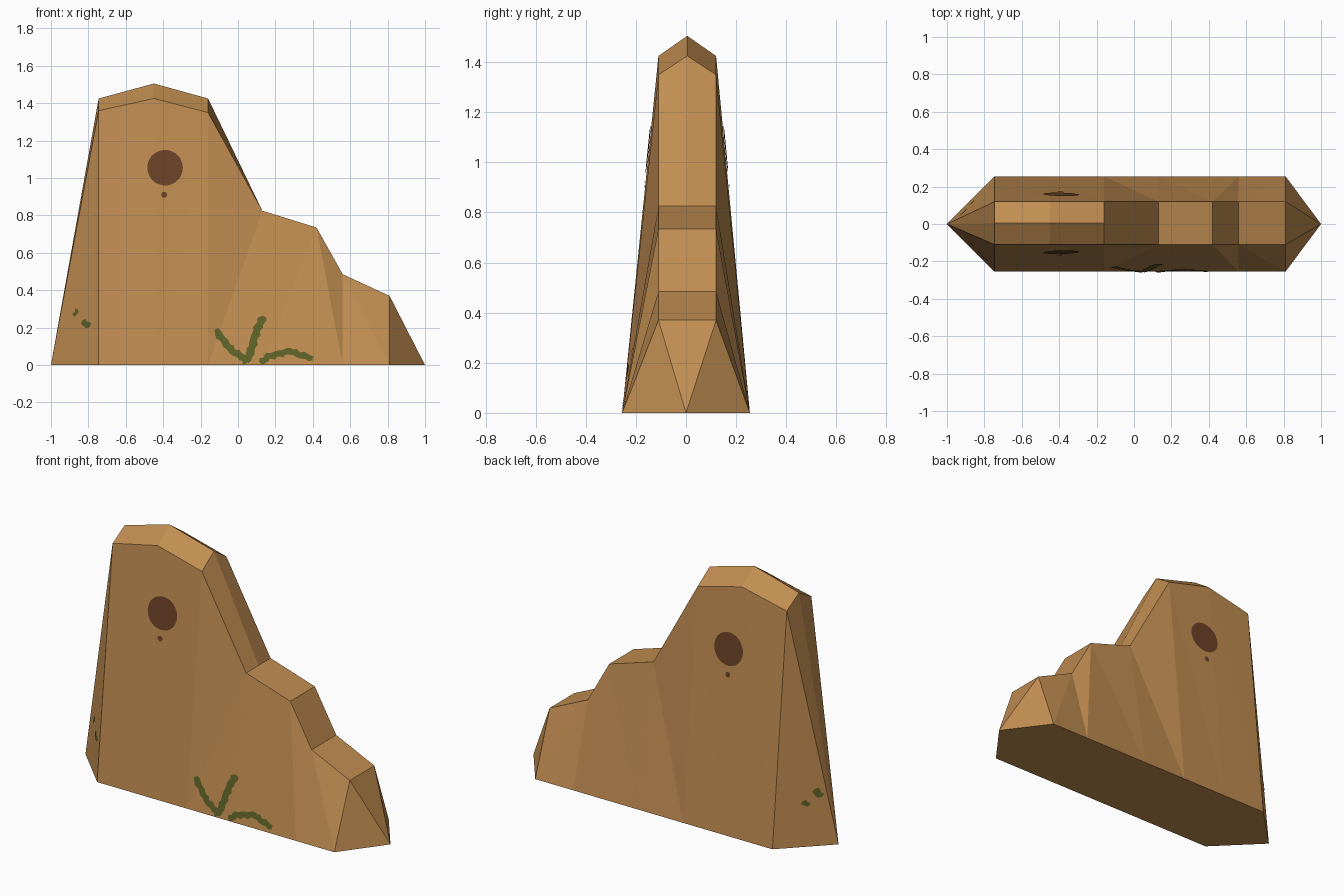
import bpy, bmesh, math
from mathutils import Vector
from mathutils.bvhtree import BVHTree

if "Cube" in bpy.data.objects:
    bpy.data.objects.remove(bpy.data.objects["Cube"])


def material(name, rgb):
    m = bpy.data.materials.new(name)
    m.diffuse_color = (*rgb, 1)
    m.use_nodes = True
    m.node_tree.nodes["Principled BSDF"].inputs["Base Color"].default_value = m.diffuse_color
    return m


SAND = material("sandstone", (0.53, 0.265, 0.082))
DARK = material("dark_brown", (0.15, 0.055, 0.021))
GREEN = material("moss_green", (0.112, 0.122, 0.02))


def finish(bm, name, mat):
    me = bpy.data.meshes.new(name)
    bm.to_mesh(me)
    me.materials.append(mat)
    ob = bpy.data.objects.new(name, me)
    bpy.context.collection.objects.link(ob)
    return ob


# Rock slab: stations along x, each (x, side height, ridge height)
stations = [(-0.745, 1.36, 1.425), (-0.45, 1.425, 1.505), (-0.16, 1.35, 1.425),
            (0.13, 0.825, 0.825), (0.42, 0.735, 0.735), (0.56, 0.485, 0.485),
            (0.81, 0.37, 0.37)]
falling = {4, 5}          # spans whose crease runs down to the right
BASE_Y = 0.255

bm = bmesh.new()
rows = []
for x, side, ridge in stations:
    rows.append([bm.verts.new(p) for p in (
        (x, -BASE_Y, 0), (x, -0.11, side), (x, 0.005, ridge),
        (x, 0.12, side), (x, BASE_Y, 0))])
for i in range(len(rows) - 1):
    a, b = rows[i], rows[i + 1]
    for lo, hi in ((0, 1), (4, 3)):            # front and back walls
        if i in falling:
            bm.faces.new((a[lo], b[lo], a[hi]))
            bm.faces.new((b[lo], b[hi], a[hi]))
        else:
            bm.faces.new((a[lo], b[lo], b[hi]))
            bm.faces.new((a[lo], b[hi], a[hi]))
    for j in (1, 2):                           # stepped top
        bm.faces.new((a[j], b[j], b[j + 1], a[j + 1]))

# Pointed ends
for row, x in ((rows[0], -1), (rows[-1], 1)):
    tip = bm.verts.new((x, 0, 0))
    for j in range(4):
        bm.faces.new((row[j], row[j + 1], tip))
    row.append(tip)
# Underside
bm.faces.new([r[0] for r in rows] + [rows[-1][5]]
             + [r[4] for r in reversed(rows)] + [rows[0][5]])
bmesh.ops.recalc_face_normals(bm, faces=bm.faces[:])
bmesh.ops.triangulate(bm, faces=[f for f in bm.faces if len(f.verts) > 4])
bvh = BVHTree.FromBMesh(bm)
finish(bm, "rock_slab", SAND)
bm.free()


def on_rock(x, z, side):
    """Point just off the front (side -1) or back (side 1) wall."""
    z = max(z, 0.004)
    hit, normal, _, _ = bvh.ray_cast(Vector((x, side * 2, z)), Vector((0, -side, 0)))
    return hit + Vector((0, side * 0.005, 0))


def add_face(bm, verts, side):
    f = bm.faces.new(verts)
    f.normal_update()
    if f.normal.y * side < 0:
        f.normal_flip()


def disc(name, x, z, r, side, mat, n=32):
    bm = bmesh.new()
    add_face(bm, [bm.verts.new(on_rock(x + r * math.cos(t), z + r * math.sin(t), side))
                  for t in (2 * math.pi * k / n for k in range(n))], side)
    finish(bm, name, mat)
    bm.free()


def vine(name, path, width, side):
    """Wavy ribbon laid on the rock along an (x, z) path."""
    pts = []
    for p, q in zip(path, path[1:]):
        p, q = Vector(p), Vector(q)
        pts += [p.lerp(q, k / 4) for k in range(4)]
    pts.append(Vector(path[-1]))
    bm = bmesh.new()
    prev = None
    for k, p in enumerate(pts):
        d = (pts[min(k + 1, len(pts) - 1)] - pts[max(k - 1, 0)]).normalized()
        nrm = Vector((-d.y, d.x))
        c = p + nrm * 0.004 * math.sin(k * 1.9)
        w = width * (0.5 + 0.08 * math.sin(k * 2.3))
        if k in (0, len(pts) - 1):
            w *= 0.6
        pair = [bm.verts.new(on_rock(*(c + nrm * s * w), side)) for s in (1, -1)]
        if prev:
            add_face(bm, (prev[0], prev[1], pair[1], pair[0]), side)
        prev = pair
    finish(bm, name, GREEN)
    bm.free()


# Round holes with a small dot below, on both walls
for side, label in ((-1, "front"), (1, "back")):
    disc(label + "_hole", -0.39, 1.055, 0.095, side, DARK)
    disc(label + "_hole_dot", -0.395, 0.91, 0.016, side, DARK, 12)

# Vines at the foot of the front wall
vine("vine_left", [(0.05, 0.015), (0.02, 0.045), (-0.03, 0.075), (-0.07, 0.12), (-0.12, 0.19)], 0.038, -1)
vine("vine_middle", [(0.045, 0.015), (0.07, 0.08), (0.09, 0.15), (0.11, 0.21), (0.14, 0.26)], 0.042, -1)
vine("vine_right", [(0.12, 0.01), (0.16, 0.045), (0.22, 0.06), (0.28, 0.075), (0.33, 0.055), (0.40, 0.035)], 0.035, -1)

# Moss spots on the left end
vine("moss_front_upper", [(-0.875, 0.26), (-0.86, 0.30)], 0.02, -1)
vine("moss_front_lower", [(-0.835, 0.23), (-0.79, 0.21)], 0.035, -1)
vine("moss_back_upper", [(-0.92, 0.28), (-0.90, 0.33)], 0.03, 1)
vine("moss_back_lower", [(-0.875, 0.235), (-0.855, 0.265)], 0.025, 1)
